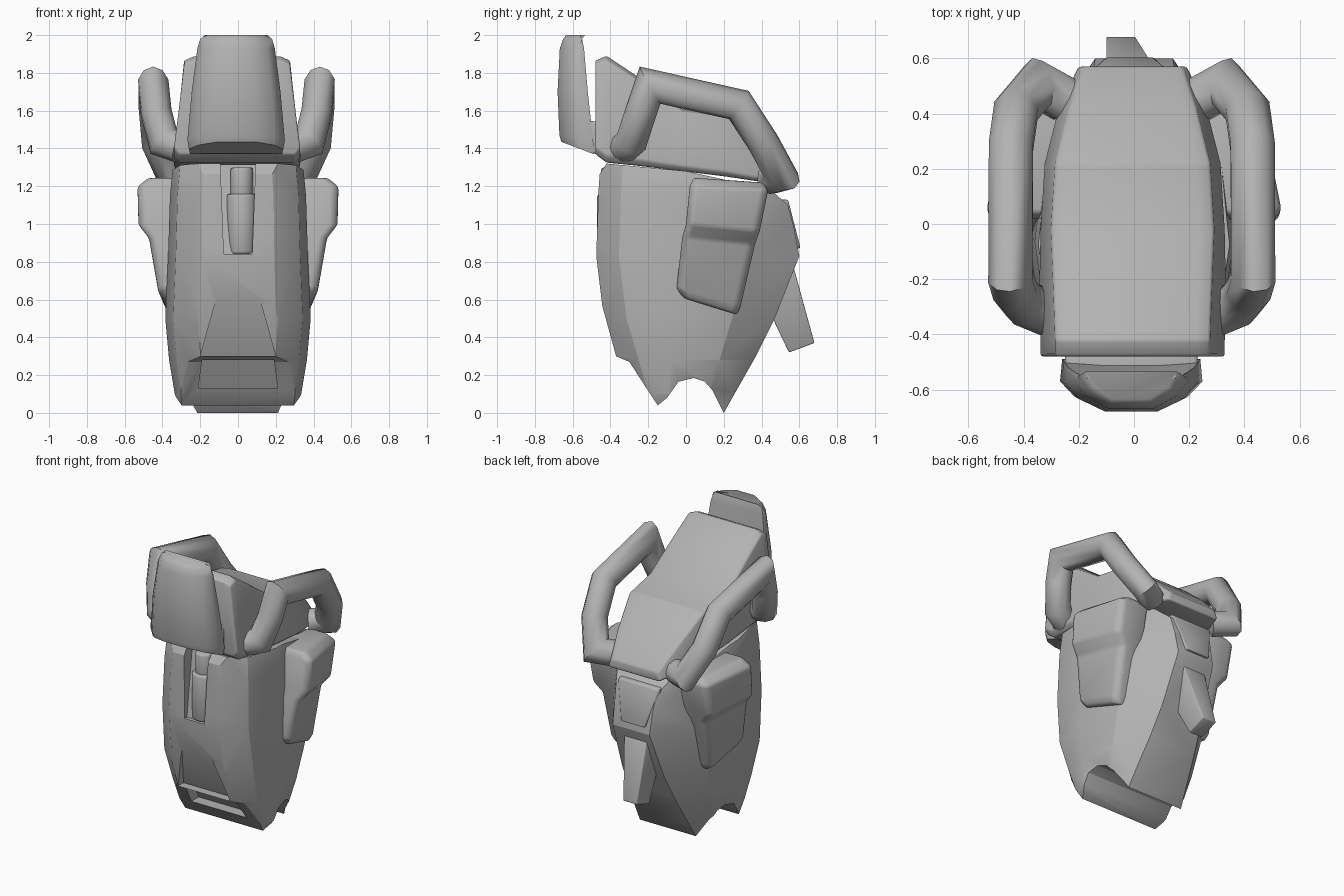
import bpy, bmesh, math
from mathutils import Vector

cube = bpy.data.objects.get("Cube")
if cube:
    bpy.data.objects.remove(cube)

grey = bpy.data.materials.new("plain_grey")
grey.use_nodes = True
COLOUR = (0.45, 0.45, 0.45, 1)
grey.diffuse_color = COLOUR
grey.node_tree.nodes["Principled BSDF"].inputs["Base Color"].default_value = COLOUR


def select(ob):
    bpy.ops.object.select_all(action='DESELECT')
    ob.select_set(True)
    bpy.context.view_layer.objects.active = ob


def smooth(ob, angle=50):
    select(ob)
    bpy.ops.object.shade_smooth_by_angle(angle=math.radians(angle))


def bevel(ob, width, segments=2):
    select(ob)
    m = ob.modifiers.new("soft_edges", 'BEVEL')
    m.width, m.segments, m.limit_method = width, segments, 'ANGLE'
    m.angle_limit = math.radians(28)
    bpy.ops.object.modifier_apply(modifier=m.name)


def combine(ob, cutter, operation):
    select(ob)
    m = ob.modifiers.new("cut", 'BOOLEAN')
    m.object, m.operation, m.solver = cutter, operation, 'EXACT'
    bpy.ops.object.modifier_apply(modifier=m.name)
    bpy.data.objects.remove(cutter)


def loft(name, rings, width=0.0):
    """Skin a stack of equal-length rings and cap both ends."""
    bm = bmesh.new()
    loops = [[bm.verts.new(p) for p in ring] for ring in rings]
    n = len(loops[0])
    for a, b in zip(loops, loops[1:]):
        for i in range(n):
            j = (i + 1) % n
            bm.faces.new((a[i], a[j], b[j], b[i]))
    bm.faces.new(loops[0][::-1])
    bm.faces.new(loops[-1])
    bmesh.ops.recalc_face_normals(bm, faces=bm.faces)
    me = bpy.data.meshes.new(name)
    bm.to_mesh(me)
    bm.free()
    me.materials.append(grey)
    ob = bpy.data.objects.new(name, me)
    bpy.context.collection.objects.link(ob)
    if width:
        bevel(ob, width)
    smooth(ob)
    return ob


def prism(name, profile, x0, x1, width=0.0):
    """Extrude a side profile of (y, z) points across x."""
    return loft(name, [[(x, y, z) for y, z in profile] for x in (x0, x1)], width)


def mirrored(half, centre=0.0):
    """Complete a ring from its +x half."""
    ring = half + [(-x, y, z) for x, y, z in reversed(half)]
    return [(x + centre, y, z) for x, y, z in ring]


def block(name, levels, width=0.0, centre=0.0):
    """Box-like loft from (z, half width, y front, y back) levels."""
    return loft(name, [mirrored([(w, a, z), (w, b, z)], centre) for z, w, a, b in levels],
                width)


def tube(name, path, radius, sides=10):
    """Sweep a round section along a path with mitred corners."""
    pts = [Vector(p) for p in path]
    dirs = [(b - a).normalized() for a, b in zip(pts, pts[1:])]
    u = Vector((0, 0, 1)).cross(dirs[0]).normalized()
    v = dirs[0].cross(u)
    ring = [pts[0] + radius * (math.cos(t) * u + math.sin(t) * v)
            for t in (math.tau * i / sides for i in range(sides))]
    rings = [ring]
    for i, d in enumerate(dirs):
        normal = d + dirs[i + 1] if i + 1 < len(dirs) else d
        ring = [q + d * ((pts[i + 1] - q).dot(normal) / d.dot(normal)) for q in ring]
        rings.append(ring)
    return loft(name, rings)


# Main body: tapered hull trimmed to the side outline
def hull(z, w, yf, yb, rear):
    d = yb - yf
    return mirrored([(w * .52, yf, z), (w * .89, yf + .12, z), (w, yf + d * .4, z),
                     (w * .88, yf + d * .75, z), (w * rear, yb, z)])

body = loft("body", [hull(*s) for s in (
    (-.02, .3, -.3, .21, .68), (.1, .335, -.32, .26, .6), (.28, .365, -.37, .36, .5),
    (.5, .385, -.435, .47, .42), (.83, .37, -.475, .6, .38), (1.15, .36, -.465, .54, .42),
    (1.36, .34, -.45, .47, .45))])
outline = [(-.46, 1.26), (-.42, 1.32), (0, 1.28), (.45, 1.18), (.54, 1.1), (.61, .84),
           (.5, .55), (.37, .3), (.2, 0), (.14, .12), (.1, .165), (.04, .185),
           (-.04, .165), (-.1, .08), (-.15, .04), (-.3, .27), (-.37, .3), (-.48, .7)]
combine(body, prism("outline_cutter", outline, -1, 1), 'INTERSECT')
bevel(body, .022)

# Front channel, sloped intake and lower slot
combine(body, block("channel_cutter", [(.84, .075, -.7, -.45), (1.5, .1, -.7, -.33)]),
        'DIFFERENCE')
combine(body, block("intake_cutter", [(.3, .2, -.7, -.31), (.62, .11, -.7, -.455)]),
        'DIFFERENCE')
combine(body, block("slot_cutter", [(.13, .21, -.7, -.13), (.28, .19, -.7, -.22)]),
        'DIFFERENCE')
smooth(body, 44)

# Pin in the front channel
def pin(name, r, z0, z1):
    bpy.ops.mesh.primitive_cylinder_add(vertices=20, radius=r, depth=z1 - z0,
                                        location=(.02, -.39, (z0 + z1) / 2))
    ob = bpy.context.object
    ob.name = name
    ob.data.materials.append(grey)
    bevel(ob, .015)
    smooth(ob)

pin("channel_pin", .08, .84, 1.16)
pin("channel_pin_tip", .06, 1.1, 1.3)

# Upper housing, lofted from front to back
def housing(y, zb, wb, zt, wt):
    zm = zb + (zt - zb) * .45
    return mirrored([(wb * .92, y, zb), (wb, y, zb + .05 * (zt - zb) + .01),
                     (wb * .55 + wt * .45, y, zm), (wt, y, zt - .04 * (zt - zb)),
                     (wt * .82, y, zt)], -.005)

loft("upper_housing", [housing(*s) for s in (
    (-.48, 1.37, .335, 1.865, .28), (-.42, 1.325, .335, 1.89, .28),
    (-.27, 1.31, .34, 1.79, .285), (-.02, 1.28, .335, 1.61, .295),
    (.22, 1.25, .32, 1.575, .28), (.42, 1.22, .27, 1.41, .23),
    (.57, 1.2, .2, 1.26, .18))], .012)

# Curved front shield and its foot
def shield(z, w, yf, yb, tilt=0):
    half = [(w * .4, yf), (w * .8, yf + .045), (w, yf + .1), (w * .97, yb + .01), (w * .4, yb)]
    return [(x - .01, y, z + tilt * (y - yf)) for x, y, _ in
            mirrored([(x, y, 0) for x, y in half])]

loft("front_shield", [shield(*s) for s in (
    (1.435, .25, -.66, -.5, -.38), (1.47, .258, -.67, -.5, -.25), (1.7, .235, -.68, -.53),
    (1.93, .205, -.668, -.55), (1.98, .19, -.65, -.56), (2.0, .165, -.635, -.57))])
prism("shield_foot", [(-.55, 1.4), (-.43, 1.35), (-.45, 1.54), (-.55, 1.55)],
      -.25, .23, .012)

# Side pouches and carrying handles
def pouch_ring(side, z, y0, y1, xo, tilt):
    r, back = .03, xo - min(.07, .2 * (z - .5))
    pts = [(.25, y0), (xo - r, y0), (xo, y0 + r), (back, y1 - r), (back - r, y1), (.25, y1)]
    return [(side * x, y, z + tilt * (y - y0)) for x, y in pts]

path = [(.3, -.325, 1.405), (.385, -.29, 1.435), (.425, -.24, 1.59), (.44, -.19, 1.735),
        (.438, .28, 1.63), (.42, .41, 1.43), (.34, .505, 1.255), (.24, .45, 1.24)]

for side, label in ((1, "left"), (-1, "right")):
    loft(label + "_pouch", [pouch_ring(side, *s) for s in (
        (.61, -.02, .27, .395, -.31), (.66, -.05, .29, .425, -.27),
        (.93, -.02, .365, .475, -.1), (1.0, 0, .39, .53, -.1),
        (1.2, .02, .435, .535, -.05), (1.245, .04, .41, .48, -.07))], .015)
    tube(label + "_handle", [(side * x - .008, y, z) for x, y, z in path], .084)

# Rear panel and hanging tail
block("rear_panel", [(.87, .09, .48, .607), (1.13, .16, .4, .54)], .012, -.015)
loft("rear_tail", [[(x0, a, za), (x1, a, za), (x1, b, zb), (x0, b, zb)]
                   for x0, x1, a, za, b, zb in (
                       (-.1, .005, .545, .32, .68, .37), (-.1, .075, .33, .77, .57, .77))],
     .006)
